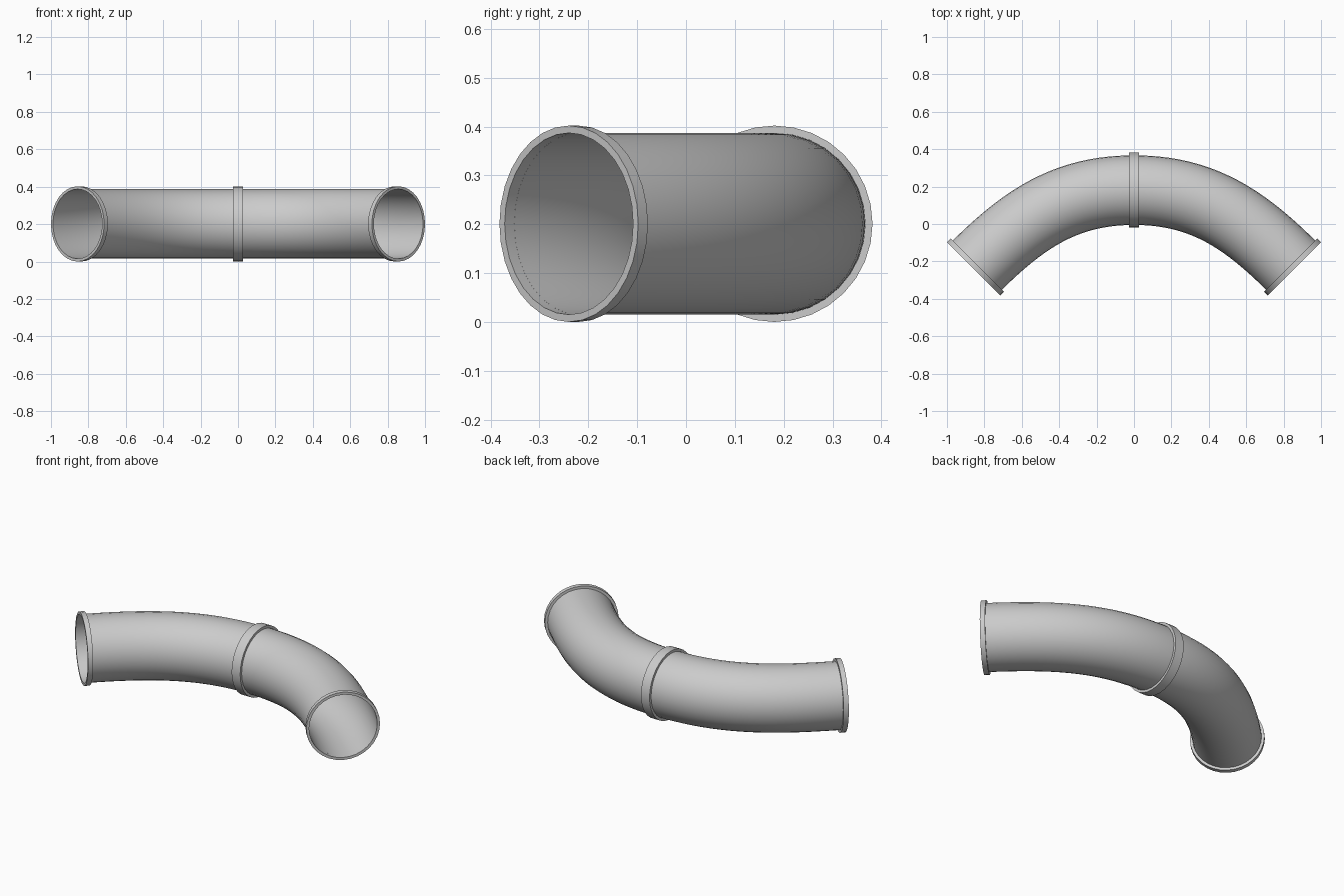
import bpy, bmesh, math
from mathutils import Vector

if "Cube" in bpy.data.objects:
    bpy.data.objects.remove(bpy.data.objects["Cube"])

SIDES = 32
R_PIPE, R_FLANGE = 0.186, 0.201
FLANGE = 0.028
ZC = R_FLANGE
D = math.sqrt(0.5)
START = Vector((0, 0.181, ZC))
END = Vector((1 - R_FLANGE * D, -0.382 + R_FLANGE * D, ZC))
T_START, T_END = Vector((1, 0, 0)), Vector((D, -D, 0))
HANDLE = 0.37


def sweep(name, stations, mirror=False):
    """Skin circles given as (centre, tangent, radius)."""
    bm = bmesh.new()
    loops = []
    for p, t, r in stations:
        side = Vector((-t.y, t.x, 0)).normalized()
        loop = []
        for i in range(SIDES):
            a = 2 * math.pi * i / SIDES
            loop.append(bm.verts.new(p + side * r * math.cos(a) + Vector((0, 0, r * math.sin(a)))))
        loops.append(loop)
    for a, b in zip(loops, loops[1:]):
        for i in range(SIDES):
            j = (i + 1) % SIDES
            bm.faces.new((a[i], b[i], b[j], a[j])[::-1])
    me = bpy.data.meshes.new(name)
    bm.to_mesh(me)
    bm.free()
    ob = bpy.data.objects.new(name, me)
    bpy.context.collection.objects.link(ob)
    if mirror:
        ob.modifiers.new("mirror", 'MIRROR')
    bpy.ops.object.select_all(action='DESELECT')
    ob.select_set(True)
    bpy.context.view_layer.objects.active = ob
    bpy.ops.object.shade_smooth_by_angle(angle=math.radians(30))
    return ob


def flange(name, p0, p1, t, mirror=False):
    """Raised collar with two flat annular faces around the pipe."""
    sweep(name, [(p0, t, R_PIPE), (p0, t, R_FLANGE), (p1, t, R_FLANGE), (p1, t, R_PIPE)], mirror)


# curved thin-walled pipe, half of it swept along a smooth path and mirrored
P = [START, START + T_START * HANDLE, END - T_END * HANDLE, END]
path = []
N = 20
for k in range(N + 1):
    u = k / N
    v = 1 - u
    pos = v**3 * P[0] + 3 * v * v * u * P[1] + 3 * v * u * u * P[2] + u**3 * P[3]
    tan = v * v * (P[1] - P[0]) + 2 * v * u * (P[2] - P[1]) + u * u * (P[3] - P[2])
    path.append((pos, tan.normalized(), R_PIPE))
sweep("curved_pipe", path, mirror=True)

# collars at both open ends and over the middle joint
flange("end_flange", END - T_END * FLANGE, END, T_END, mirror=True)
flange("middle_flange", START - T_START * FLANGE, START + T_START * FLANGE, T_START)
